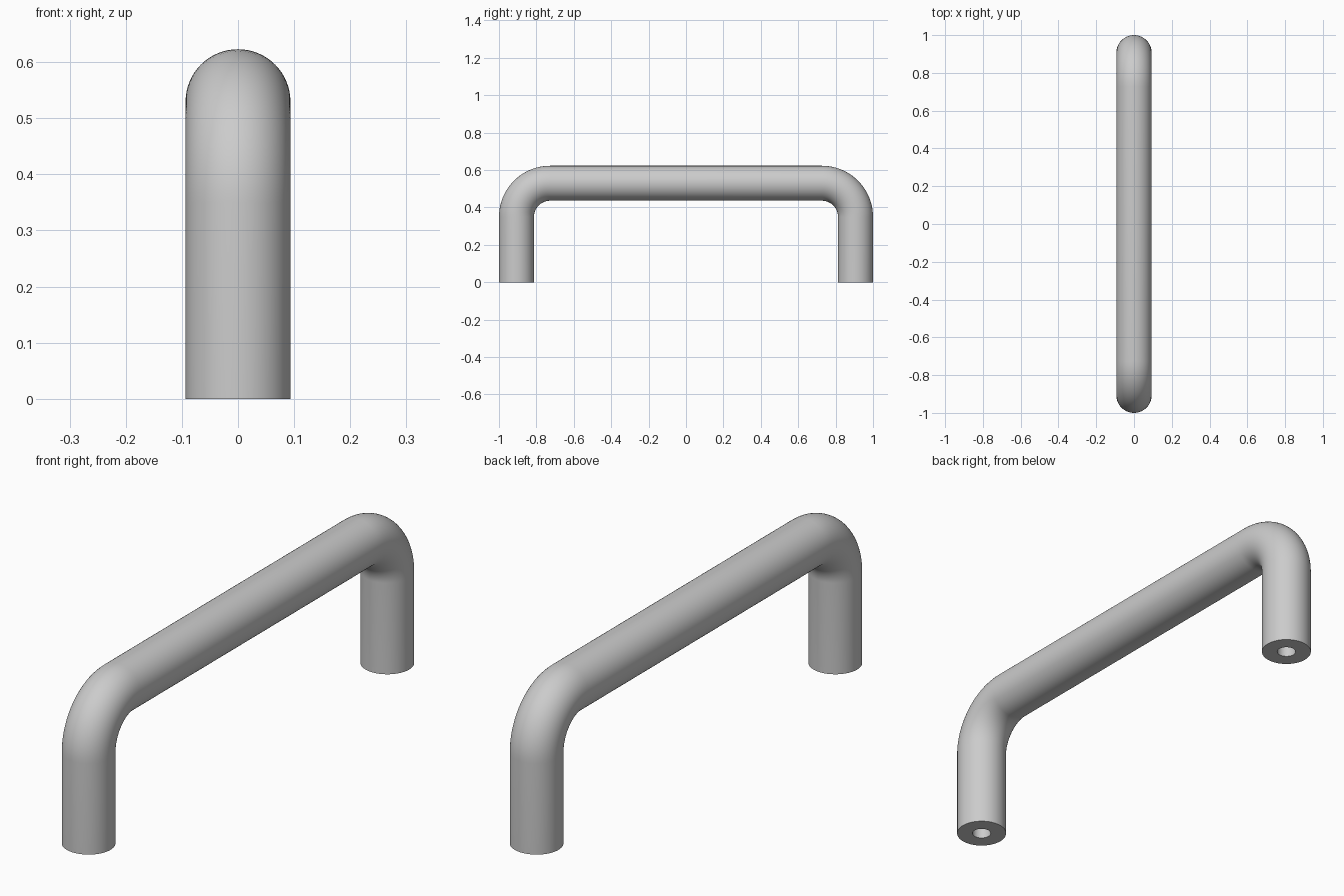
import bpy, bmesh, math
from mathutils import Vector

if "Cube" in bpy.data.objects:
    bpy.data.objects.remove(bpy.data.objects["Cube"])

R, HOLE_R, HOLE_DEPTH = 0.0935, 0.035, 0.2   # bar radius, screw hole size
LEG_Y, TOP_Z, BEND = 1 - R, 0.623 - R, 0.18  # centreline and bend radius
SIDES, STEPS = 64, 20

# Rings as (y, z, tangent angle from vertical, radius): blind hole, leg end, bend
half = [(-LEG_Y, HOLE_DEPTH, 0, HOLE_R), (-LEG_Y, 0, 0, HOLE_R), (-LEG_Y, 0, 0, R)]
for i in range(STEPS + 1):
    a = math.pi / 2 * i / STEPS
    half.append((-LEG_Y + BEND - BEND * math.cos(a),
                 TOP_Z - BEND + BEND * math.sin(a), a, R))
# Mirrored half completes the path
path = half + [(-y, z, math.pi - a, r) for y, z, a, r in reversed(half)]

bm = bmesh.new()


def ring(y, z, a, r):
    normal = Vector((0, math.cos(a), -math.sin(a)))
    verts = []
    for k in range(SIDES):
        t = 2 * math.pi * k / SIDES
        verts.append(bm.verts.new(Vector((r * math.cos(t), y, z)) + normal * r * math.sin(t)))
    return verts


rings = [ring(*p) for p in path]
for a, b in zip(rings, rings[1:]):
    for k in range(SIDES):
        n = (k + 1) % SIDES
        bm.faces.new((a[k], a[n], b[n], b[k]))
# Hole bottoms
bm.faces.new(rings[0])
bm.faces.new(rings[-1])
bmesh.ops.recalc_face_normals(bm, faces=bm.faces[:])

mesh = bpy.data.meshes.new("pull_handle")
bm.to_mesh(mesh)
bm.free()
handle = bpy.data.objects.new("pull_handle", mesh)
bpy.context.collection.objects.link(handle)
bpy.context.view_layer.objects.active = handle
handle.select_set(True)
bpy.ops.object.shade_smooth_by_angle(angle=math.radians(35))
